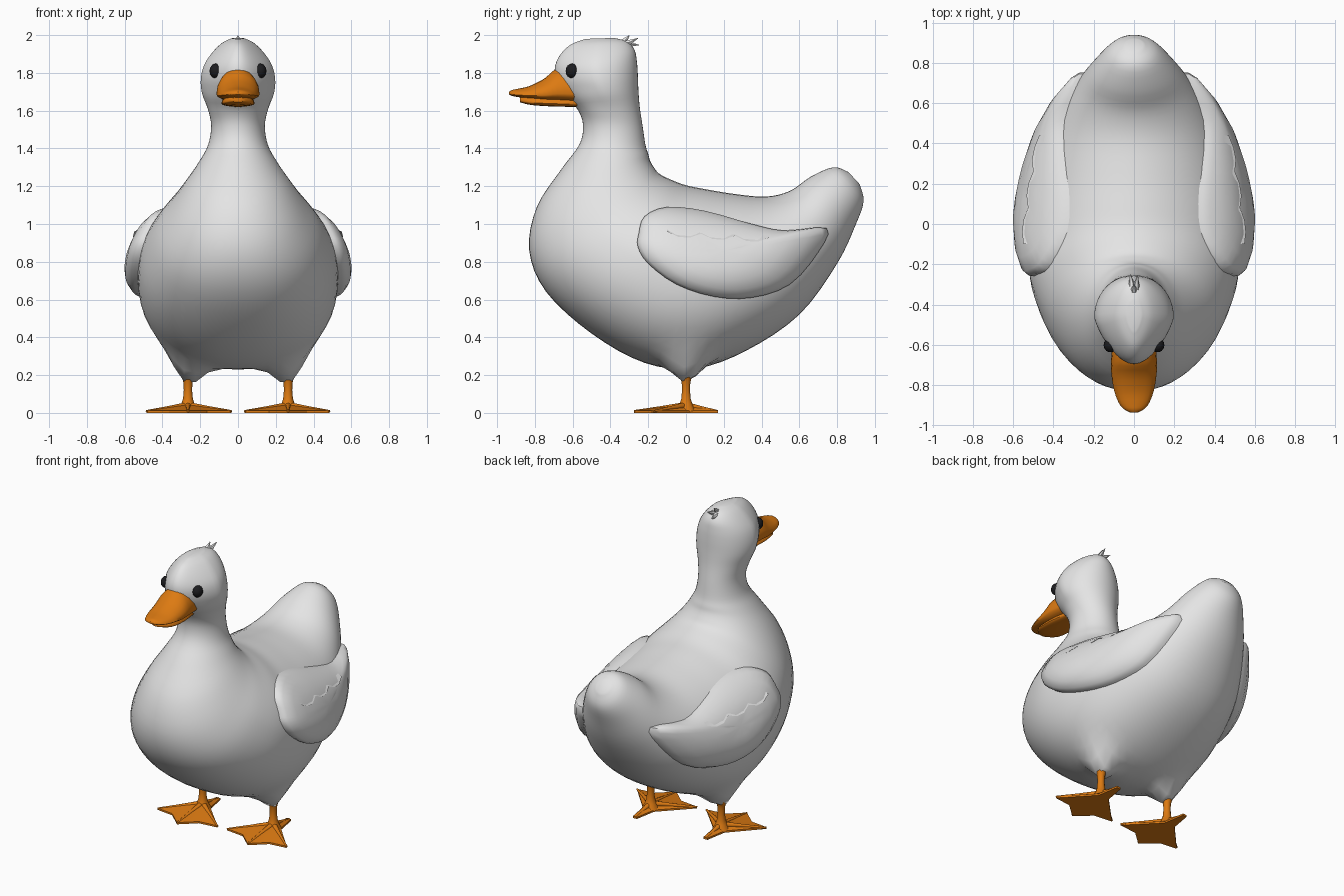
import bpy, bmesh, math
from mathutils import Vector
from mathutils.bvhtree import BVHTree

if "Cube" in bpy.data.objects:
    bpy.data.objects.remove(bpy.data.objects["Cube"])


def material(name, rgb):
    m = bpy.data.materials.new(name)
    m.diffuse_color = (*rgb, 1)
    m.use_nodes = True
    m.node_tree.nodes["Principled BSDF"].inputs["Base Color"].default_value = m.diffuse_color
    return m


WHITE = material("feather_white", (0.78, 0.78, 0.78))
ORANGE = material("beak_orange", (0.72, 0.195, 0.006))
BLACK = material("eye_black", (0.012, 0.012, 0.014))


def make(name, verts, faces, mat, angle=50):
    bm = bmesh.new()
    vs = [bm.verts.new(v) for v in verts]
    for f in faces:
        bm.faces.new([vs[i] for i in f])
    bmesh.ops.recalc_face_normals(bm, faces=bm.faces)
    me = bpy.data.meshes.new(name)
    bm.to_mesh(me)
    bm.free()
    me.materials.append(mat)
    ob = bpy.data.objects.new(name, me)
    bpy.context.collection.objects.link(ob)
    bpy.ops.object.select_all(action='DESELECT')
    ob.select_set(True)
    bpy.context.view_layer.objects.active = ob
    bpy.ops.object.shade_smooth_by_angle(angle=math.radians(angle))
    return ob


def loft(rings):
    """Skin equal rings and close both ends with fans."""
    n = len(rings[0])
    verts = [Vector(p) for r in rings for p in r]
    faces = [(a * n + i, a * n + (i + 1) % n, (a + 1) * n + (i + 1) % n, (a + 1) * n + i)
             for a in range(len(rings) - 1) for i in range(n)]
    for base in (0, (len(rings) - 1) * n):
        verts.append(sum(verts[base:base + n], Vector()) / n)
        faces += [(base + i, base + (i + 1) % n, len(verts) - 1) for i in range(n)]
    return verts, faces


def spline(rows, steps, closed=False):
    """Smooth interpolation through rows of numbers."""
    n, out = len(rows), []
    pick = (lambda i: rows[i % n]) if closed else (lambda i: rows[max(0, min(n - 1, i))])
    for i in range(n if closed else n - 1):
        for k in range(steps):
            t = k / steps
            out.append([b + 0.5 * t * (c - a + t * (2 * a - 5 * b + 4 * c - d + t * (3 * (b - c) + d - a)))
                        for a, b, c, d in zip(*(pick(i + j) for j in (-1, 0, 1, 2)))])
    return out if closed else out + [list(rows[-1])]


def spow(v, p):
    return math.copysign(abs(v) ** p, v)


# body: cross sections fan from tail to chest, then climb to the head
# (upper y, upper z, lower y, lower z, half width)
sections = [
    (0.86, 1.275, 0.92, 1.21, 0.045), (0.78, 1.30, 0.94, 1.12, 0.12),
    (0.66, 1.25, 0.90, 1.00, 0.20), (0.55, 1.175, 0.80, 0.79, 0.29),
    (0.42, 1.145, 0.60, 0.52, 0.395), (0.25, 1.16, 0.32, 0.33, 0.475),
    (0.10, 1.185, 0.05, 0.235, 0.52), (0.0, 1.205, -0.22, 0.265, 0.53),
    (-0.08, 1.235, -0.50, 0.42, 0.51), (-0.14, 1.265, -0.74, 0.64, 0.44),
    (-0.17, 1.30, -0.83, 0.86, 0.355), (-0.19, 1.335, -0.79, 1.09, 0.275),
    (-0.20, 1.37, -0.66, 1.29, 0.205), (-0.215, 1.42, -0.565, 1.42, 0.158),
    (-0.23, 1.52, -0.545, 1.52, 0.142), (-0.245, 1.62, -0.57, 1.60, 0.16),
    (-0.252, 1.71, -0.63, 1.67, 0.19), (-0.255, 1.79, -0.68, 1.74, 0.197),
    (-0.26, 1.86, -0.695, 1.82, 0.18), (-0.272, 1.92, -0.67, 1.89, 0.138),
    (-0.31, 1.965, -0.61, 1.95, 0.085), (-0.38, 1.985, -0.53, 1.98, 0.035)]
rings = []
for uy, uz, ly, lz, w in spline(sections, 4):
    ring = []
    for i in range(48):
        a = math.tau * i / 48
        wide = min(1, max(0, w - 0.2) / 0.3)
        n = 2 + (0.25 if math.cos(a) < 0 else -0.12) * wide
        h, x = spow(math.cos(a), 2 / n), w * spow(math.sin(a), 2 / n)
        y, z = (uy + ly) / 2 + h * (uy - ly) / 2, (uz + lz) / 2 + h * (uz - lz) / 2
        if z < 0.55:  # draw the belly down into the legs
            z -= 0.13 * math.exp(-((abs(x) - 0.27) ** 2 + y * y) / 0.009)
        if z > 1.6:  # narrow the face
            x *= 1 - 0.28 * max(0, -h) * min(1, (z - 1.6) * 8)
        ring.append((x, y, z))
    rings.append(ring)
bv, bf = loft(rings)
make("body", bv, bf, WHITE)
tree = BVHTree.FromPolygons(bv, bf)


def on_body(s, y, z, lift):
    hit = tree.ray_cast(Vector((2 * s, y, z)), Vector((-s, 0, 0)))[0]
    return ((hit.x if hit else 0.3 * s) + s * lift, y, z)


# wings: padded shells that follow the flank
outline = [(-0.25, 0.95), (-0.22, 1.04), (-0.1, 1.09), (0.1, 1.07), (0.35, 1.0),
           (0.52, 0.965), (0.745, 0.978), (0.70, 0.85), (0.55, 0.68), (0.35, 0.61),
           (0.15, 0.615), (-0.05, 0.68), (-0.2, 0.79), (-0.255, 0.88)]
edge = spline(outline, 3, True)
layers = [(1, -0.04), (1, 0.02), (0.95, 0.045), (0.8, 0.068), (0.6, 0.08), (0.4, 0.083), (0.2, 0.083)]
for s, side in ((-1, "right"), (1, "left")):
    wr = [[on_body(s, 0.2 + (y - 0.2) * k, 0.85 + (z - 0.85) * k, lift) for y, z in edge]
          for k, lift in layers]
    v, f = loft(wr)
    # only the outer cap is needed
    f = [q for q in f if len(v) - 2 not in q]
    v.pop(-2)
    f = [tuple(i - 1 if i == len(v) else i for i in q) for q in f]
    make(side + "_wing", v, f, WHITE)

    # ruffled feathers near the top of the wing
    v, f = [], []
    for i in range(10):
        y = -0.1 + i * 0.06
        z = 0.985 - 0.06 * (y + 0.1)
        drop = 0.05 if i % 3 else 0.025
        v += [on_body(s, y, z, 0.055), on_body(s, y, z - drop, 0.088)]
        if i:
            f.append((2 * i - 2, 2 * i - 1, 2 * i + 1, 2 * i))
    make(side + "_wing_ruffle", v, f, WHITE)


# beak: two lofted bills (y, bottom z, top z, half width)
def bill(name, rows, power):
    rr = []
    for y, lo, hi, w in spline(rows, 3):
        ring = []
        for i in range(20):
            a = math.tau * i / 20
            c, z = math.cos(a), math.sin(a)
            base = lo + 0.25 * (hi - lo)
            ring.append((w * spow(c, power), y, base + z * ((hi - base) if z > 0 else (base - lo))))
        rr.append(ring)
    make(name, *loft(rr), ORANGE)


bill("upper_beak", [(-0.58, 1.64, 1.83, 0.105), (-0.68, 1.645, 1.825, 0.114), (-0.75, 1.652, 1.77, 0.112),
                    (-0.83, 1.664, 1.73, 0.098), (-0.89, 1.672, 1.716, 0.075), (-0.92, 1.678, 1.71, 0.05),
                    (-0.936, 1.685, 1.70, 0.02)], 1.15)
bill("lower_beak", [(-0.56, 1.62, 1.68, 0.07), (-0.70, 1.622, 1.682, 0.088),
                    (-0.82, 1.63, 1.682, 0.078), (-0.88, 1.645, 1.676, 0.03)], 0.9)


def tube(name, rows, mat, sides=10):
    """Tapered round rod through (point, radius) rows."""
    rr = []
    for i, (p, r) in enumerate(rows):
        d = Vector(rows[min(i + 1, len(rows) - 1)][0]) - Vector(rows[max(i - 1, 0)][0])
        q = d.to_track_quat('Z', 'Y')
        rr.append([Vector(p) + q @ Vector((r * math.cos(math.tau * k / sides),
                                           r * math.sin(math.tau * k / sides), 0)) for k in range(sides)])
    make(name, *loft(rr), mat)


# crest of small feathers on the back of the head
for i, (x, tip, tz) in enumerate([(0, -0.30, 2.0), (0.012, -0.255, 1.985), (-0.012, -0.25, 1.95)]):
    tube(f"crest_feather_{i + 1}", [((x, -0.35, 1.95), 0.02), ((x, (tip - 0.34) / 2, 1.975 - i * 0.012), 0.014),
                                    ((x * 1.5, tip, tz - 0.002), 0.002)], WHITE, 6)

web = [(-0.23, -0.17), (-0.10, -0.185), (0, -0.275), (0.10, -0.185), (0.22, -0.17),
       (0.04, 0.025), (0.015, 0.17), (-0.015, 0.17), (-0.04, 0.025)]
for s, side in ((-1, "right"), (1, "left")):
    # eyes
    er = [[(s * (0.117 + 0.034 * math.sin(p) * math.cos(t)), -0.602 + 0.036 * math.sin(p) * math.sin(t),
            1.81 + 0.039 * math.cos(p)) for t in (math.tau * k / 14 for k in range(14))]
          for p in (math.pi * (j + 0.2) / 8.4 for j in range(9))]
    make(side + "_eye", *loft(er), BLACK)
    # legs
    cx = s * 0.265
    tube(side + "_leg", [((cx, 0, 0.01), 0.055), ((cx, 0, 0.045), 0.036), ((cx, 0, 0.075), 0.026),
                         ((cx, 0, 0.12), 0.022), ((cx, 0, 0.16), 0.024), ((cx, 0, 0.19), 0.032),
                         ((cx, 0, 0.212), 0.045)], ORANGE)
    # webbed foot, rising towards the ankle
    n = len(web)
    v = [(cx + s * x, y, 0) for x, y in web] + [(cx + s * x, y, 0.012) for x, y in web]
    v += [(cx, 0, 0), (cx, -0.01, 0.045)]
    f = []
    for i in range(n):
        j = (i + 1) % n
        f += [(i, j, n + j, n + i), (i, j, 2 * n), (n + i, n + j, 2 * n + 1)]
    make(side + "_foot_web", v, f, ORANGE, 30)
    # toes
    for name, (x, y) in (("inner", web[0]), ("middle", web[2]), ("outer", web[4]), ("hind", (0, 0.168))):
        tube(f"{side}_{name}_toe", [((cx, 0, 0.038), 0.02), ((cx + s * x * 0.5, y * 0.5, 0.024), 0.011),
                                    ((cx + s * x, y, 0.009), 0.006)], ORANGE, 8)
